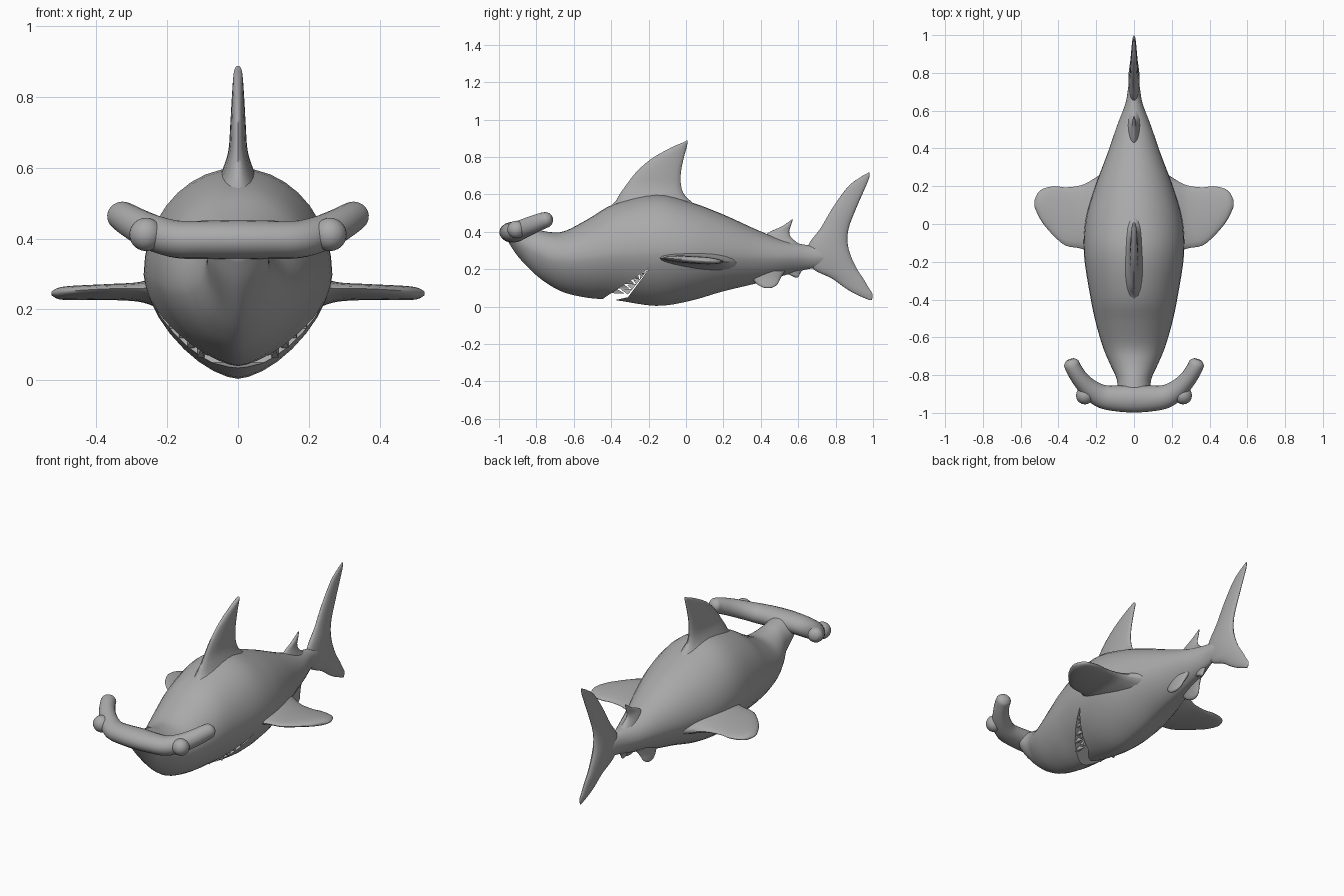
import bpy, bmesh, math
from mathutils import Vector

if "Cube" in bpy.data.objects:
    bpy.data.objects.remove(bpy.data.objects["Cube"])

skin = bpy.data.materials.new("shark_grey")
skin.diffuse_color = (0.4, 0.4, 0.4, 1)
skin.use_nodes = True
skin.node_tree.nodes["Principled BSDF"].inputs["Base Color"].default_value = skin.diffuse_color


def resample(rows, steps):
    """Catmull-Rom interpolation through rows of numbers."""
    out = []
    for i in range(len(rows) - 1):
        p0, p1, p2, p3 = (Vector(rows[max(0, min(len(rows) - 1, i + k))]) for k in (-1, 0, 1, 2))
        for s in range(steps):
            t = s / steps
            out.append(0.5 * (2 * p1 + (p2 - p0) * t + (2 * p0 - 5 * p1 + 4 * p2 - p3) * t * t
                              + (3 * p1 - p0 - 3 * p2 + p3) * t ** 3))
    return out + [Vector(rows[-1])]


def finish(name, bm, angle=50):
    bmesh.ops.recalc_face_normals(bm, faces=bm.faces)
    me = bpy.data.meshes.new(name)
    bm.to_mesh(me)
    bm.free()
    ob = bpy.data.objects.new(name, me)
    bpy.context.collection.objects.link(ob)
    me.materials.append(skin)
    smooth(ob, angle)
    return ob


def smooth(ob, angle=50):
    bpy.ops.object.select_all(action='DESELECT')
    ob.select_set(True)
    bpy.context.view_layer.objects.active = ob
    bpy.ops.object.shade_smooth_by_angle(angle=math.radians(angle))


def loft(name, rings, angle=50):
    bm = bmesh.new()
    loops = [[bm.verts.new(p) for p in ring] for ring in rings]
    n = len(loops[0])
    for a, b in zip(loops, loops[1:]):
        for i in range(n):
            bm.faces.new((a[i], a[(i + 1) % n], b[(i + 1) % n], b[i]))
    bm.faces.new(loops[0])
    bm.faces.new(loops[-1])
    return finish(name, bm, angle)


def spow(v, e):
    return math.copysign(abs(v) ** e, v)


# Body: y, top z, widest z, bottom z, half width
body_rows = resample([
    (-0.95, 0.43, 0.39, 0.345, 0.06), (-0.90, 0.435, 0.36, 0.27, 0.085),
    (-0.82, 0.42, 0.31, 0.185, 0.092), (-0.74, 0.40, 0.27, 0.122, 0.128),
    (-0.65, 0.403, 0.26, 0.075, 0.165), (-0.52, 0.47, 0.27, 0.046, 0.203),
    (-0.38, 0.55, 0.29, 0.035, 0.232), (-0.16, 0.60, 0.30, 0.004, 0.265),
    (0.02, 0.56, 0.29, 0.03, 0.256), (0.20, 0.492, 0.28, 0.082, 0.205),
    (0.38, 0.41, 0.27, 0.125, 0.138), (0.52, 0.355, 0.265, 0.165, 0.09),
    (0.64, 0.33, 0.265, 0.198, 0.045), (0.74, 0.315, 0.265, 0.215, 0.028),
    (0.82, 0.28, 0.265, 0.25, 0.008)], 4)


def body_ring(row, n=36):
    y, top, mid, bot, w = row
    ring = []
    for i in range(n):
        a = math.tau * i / n
        c, s = math.cos(a), math.sin(a)
        e = 1.0 if s > 0 else 1.25
        ring.append((w * spow(c, e), y, mid + (top - mid if s > 0 else mid - bot) * spow(s, e)))
    return ring


def half_width(y, z):
    _, top, mid, bot, w = min(body_rows, key=lambda r: abs(r[0] - y))
    u = min(1, abs(z - mid) / (top - mid if z > mid else mid - bot))
    p = 2 if z > mid else 1.6
    return w * (1 - u ** p) ** (1 / p)


body = loft("body", [body_ring(r) for r in body_rows])

# Mouth: wedge cut across the jaw
mouth = [(-0.19, 0.21), (-0.44, 0.045), (-0.48, -0.02), (-0.44, -0.02), (-0.40, 0.03), (-0.31, 0.05)]
cutter = loft("mouth_cutter", [[(x, y, z) for y, z in mouth] for x in (-0.5, 0.5)])
cutter.hide_render = True
cut = body.modifiers.new("mouth", 'BOOLEAN')
cut.operation, cut.object, cut.solver = 'DIFFERENCE', cutter, 'EXACT'
bpy.context.view_layer.objects.active = body
bpy.ops.object.modifier_apply(modifier="mouth")
bpy.data.objects.remove(cutter)
smooth(body, 40)

# Teeth: small pyramids along both lips
bm = bmesh.new()
upper, lower, corner = Vector((-0.42, 0.06)), Vector((-0.33, 0.04)), Vector((-0.20, 0.20))
for side in (-1, 1):
    for start, other, shift in ((upper, lower, 0.0), (lower, upper, 0.09)):
        for k in range(5):
            t = 0.16 + 0.17 * k - shift
            p = corner.lerp(start, t)
            q = p.lerp(corner.lerp(other, t), 0.75)
            d = (start - corner).normalized() * 0.02
            x0 = max(0.02, half_width(*p) - 0.012)
            base = [bm.verts.new((side * (x0 - dx), *(p + d * m)))
                    for dx, m in ((0, -1), (0, 1), (0.02, 1), (0.02, -1))]
            tip = bm.verts.new((side * (x0 - 0.01), *q))
            bm.faces.new(base)
            for i in range(4):
                bm.faces.new((base[i], base[(i + 1) % 4], tip))
finish("teeth", bm, 10)


def fin(name, rows, place, steps=4, n=20):
    """Rows: span, leading edge, trailing edge, half thickness."""
    rings = []
    for s, a, b, t in resample(rows, steps):
        rings.append([place(s, (a + b) / 2 - (b - a) / 2 * math.cos(math.tau * i / n),
                            t * math.sin(math.tau * i / n)) for i in range(n)])
    return loft(name, rings, 60)


def upright(s, c, t):
    return (t, c, s)


# Upright fins
fin("dorsal_fin", [(0.50, -0.44, 0.10, 0.09), (0.56, -0.38, 0.03, 0.06), (0.60, -0.355, -0.01, 0.042),
                   (0.65, -0.32, -0.027, 0.027), (0.72, -0.265, -0.027, 0.022), (0.79, -0.185, -0.013, 0.018),
                   (0.85, -0.08, 0.003, 0.014), (0.878, -0.015, 0.009, 0.010), (0.888, 0.002, 0.008, 0.003)], upright)
fin("second_dorsal_fin", [(0.33, 0.38, 0.61, 0.04), (0.37, 0.41, 0.562, 0.025), (0.40, 0.45, 0.552, 0.014),
                          (0.43, 0.515, 0.56, 0.010), (0.465, 0.565, 0.571, 0.003)], upright)
fin("tail_fin", [(0.035, 0.98, 0.993, 0.003), (0.065, 0.91, 0.998, 0.010), (0.10, 0.85, 0.977, 0.014),
                 (0.15, 0.78, 0.948, 0.018), (0.20, 0.68, 0.915, 0.024), (0.27, 0.64, 0.882, 0.030),
                 (0.34, 0.66, 0.864, 0.028), (0.42, 0.72, 0.870, 0.022), (0.53, 0.785, 0.912, 0.018),
                 (0.64, 0.865, 0.960, 0.012), (0.69, 0.93, 0.980, 0.008), (0.717, 0.977, 0.982, 0.003)], upright)
fin("anal_fin", [(0.22, 0.50, 0.64, 0.025), (0.18, 0.535, 0.612, 0.014), (0.165, 0.565, 0.605, 0.010),
                 (0.155, 0.585, 0.598, 0.003)], upright)

# Paired fins
for side, label in ((-1, "left"), (1, "right")):
    fin("pectoral_fin_" + label,
        [(0.14, -0.20, 0.29, 0.07), (0.22, -0.16, 0.235, 0.045), (0.28, -0.13, 0.205, 0.026),
         (0.36, -0.115, 0.194, 0.021), (0.42, -0.068, 0.2, 0.020), (0.48, 0.0, 0.187, 0.019),
         (0.51, 0.052, 0.163, 0.015), (0.527, 0.09, 0.125, 0.005)],
        lambda s, c, t: (side * s, c, 0.25 - 0.06 * (c - 0.03) + t))
    fin("pelvic_fin_" + label,
        [(0.19, 0.33, 0.53, 0.03), (0.15, 0.355, 0.505, 0.018), (0.12, 0.38, 0.49, 0.013),
         (0.105, 0.405, 0.47, 0.010), (0.098, 0.425, 0.45, 0.003)],
        lambda s, c, t: (side * (0.05 + 0.3 * (0.16 - s)) + t, c, s))

# Hammer head: x, y, z, half depth, half height along one arm, mirrored
arm = [(0.0, -0.925, 0.397, 0.073, 0.056), (0.09, -0.924, 0.397, 0.068, 0.054),
       (0.17, -0.912, 0.398, 0.062, 0.053), (0.235, -0.872, 0.415, 0.052, 0.051),
       (0.285, -0.82, 0.438, 0.045, 0.048), (0.32, -0.765, 0.459, 0.042, 0.044),
       (0.332, -0.735, 0.466, 0.040, 0.038), (0.338, -0.718, 0.469, 0.022, 0.02)]
path = resample([(-r[0],) + r[1:] for r in arm[:0:-1]] + arm, 4)
rings = []
for i, r in enumerate(path):
    a, b = path[max(0, i - 1)], path[min(len(path) - 1, i + 1)]
    tangent = Vector((b[0] - a[0], b[1] - a[1], b[2] - a[2])).normalized()
    across = tangent.cross(Vector((0, 0, 1))).normalized()
    up = across.cross(tangent)
    rings.append([Vector(r[:3]) + across * r[3] * math.cos(math.tau * k / 20)
                  + up * r[4] * math.sin(math.tau * k / 20) for k in range(20)])
loft("hammer_head", rings)

# Eyes
for side, label in ((-1, "left"), (1, "right")):
    bm = bmesh.new()
    bmesh.ops.create_uvsphere(bm, u_segments=20, v_segments=12, radius=0.047)
    bmesh.ops.translate(bm, verts=bm.verts, vec=(side * 0.26, -0.908, 0.412))
    finish("eye_" + label, bm)
